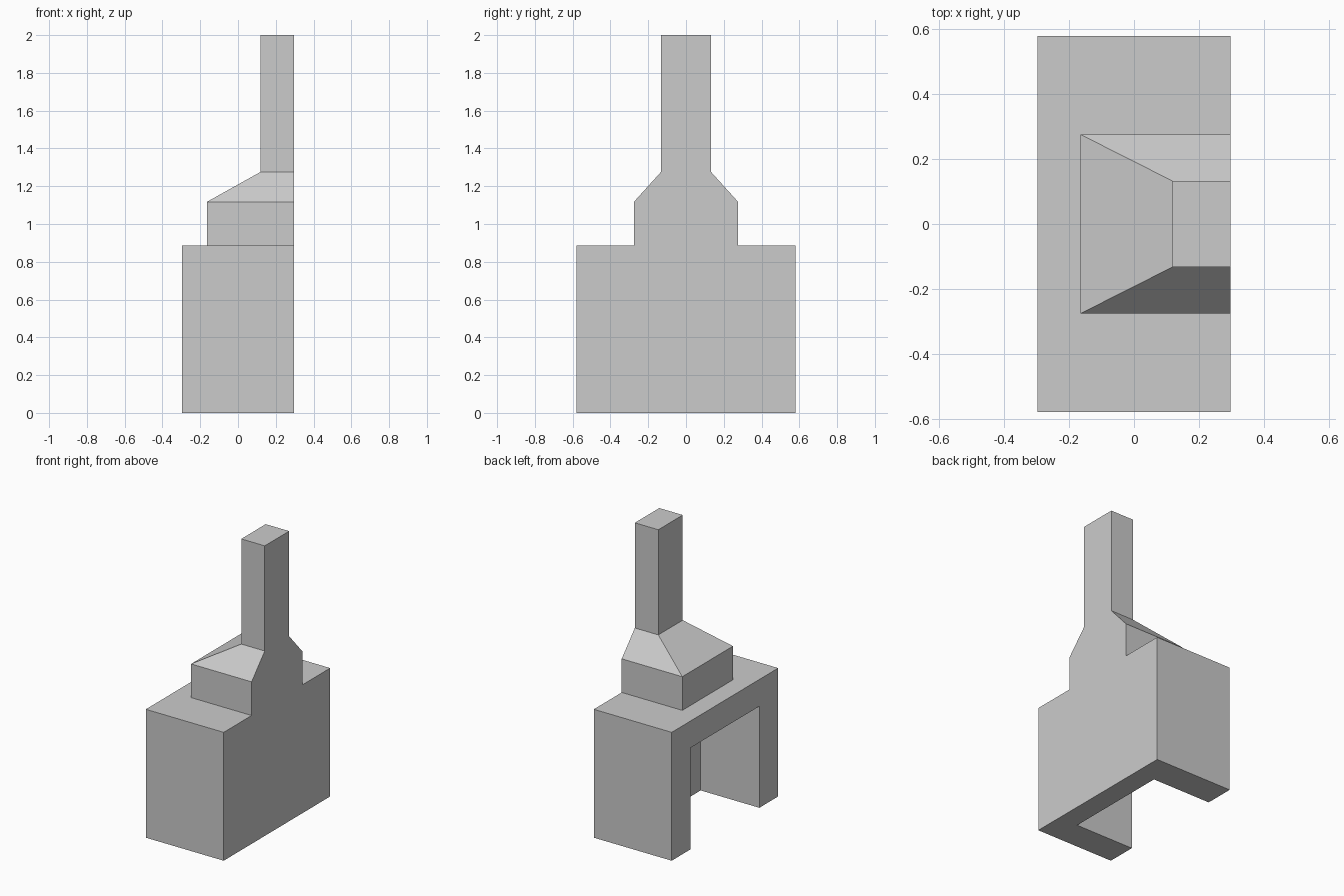
import bpy, bmesh

if "Cube" in bpy.data.objects:
    bpy.data.objects.remove(bpy.data.objects["Cube"])

BACK = 0.297                      # flat wall side of the fireplace
# Levels from floor to chimney top: (front x, half width in y, z)
LEVELS = [(-0.297, 0.58, 0.0), (-0.297, 0.58, 0.885),
          (-0.165, 0.276, 0.885), (-0.165, 0.276, 1.117),
          (0.118, 0.133, 1.275), (0.118, 0.133, 2.0)]
# Firebox opening
OPEN_Y, OPEN_Z, OPEN_X = 0.375, 0.70, 0.151

bm = bmesh.new()

# Each ring: back-left, front-left, front-right, back-right
rings = [[bm.verts.new(p) for p in ((BACK, -w, z), (x, -w, z), (x, w, z), (BACK, w, z))]
         for x, w, z in LEVELS]

# Sides, fronts and slopes of breast, hood and chimney (lowest front and shelf handled below)
for i, (a, b) in enumerate(zip(rings, rings[1:])):
    if i == 1:                    # mantel shelf: one U-shaped top
        bm.faces.new(a + b[::-1])
        continue
    for k in range(3):
        if not (i == 0 and k == 1):
            bm.faces.new((a[k], a[k + 1], b[k + 1], b[k]))
bm.faces.new(rings[-1])           # chimney top
bm.faces.new([r[0] for r in rings] + [r[3] for r in reversed(rings)])  # flat back

# Firebox: mouth and inner end share the same arch outline
outline = ((-OPEN_Y, 0), (-OPEN_Y, OPEN_Z), (OPEN_Y, OPEN_Z), (OPEN_Y, 0))
mouth, inner = ([bm.verts.new((x, y, z)) for y, z in outline] for x in (LEVELS[0][0], OPEN_X))
for k in range(3):
    bm.faces.new((mouth[k], mouth[k + 1], inner[k + 1], inner[k]))
bm.faces.new(inner)

# Front surround and underside around the opening
low, top = rings[0], rings[1]
bm.faces.new([low[1], top[1], top[2], low[2]] + mouth[::-1])
bm.faces.new([low[0], low[1], mouth[0], inner[0], inner[3], mouth[3], low[2], low[3]])

bmesh.ops.recalc_face_normals(bm, faces=bm.faces)
mesh = bpy.data.meshes.new("fireplace")
bm.to_mesh(mesh)
bm.free()
bpy.context.collection.objects.link(bpy.data.objects.new("fireplace", mesh))
